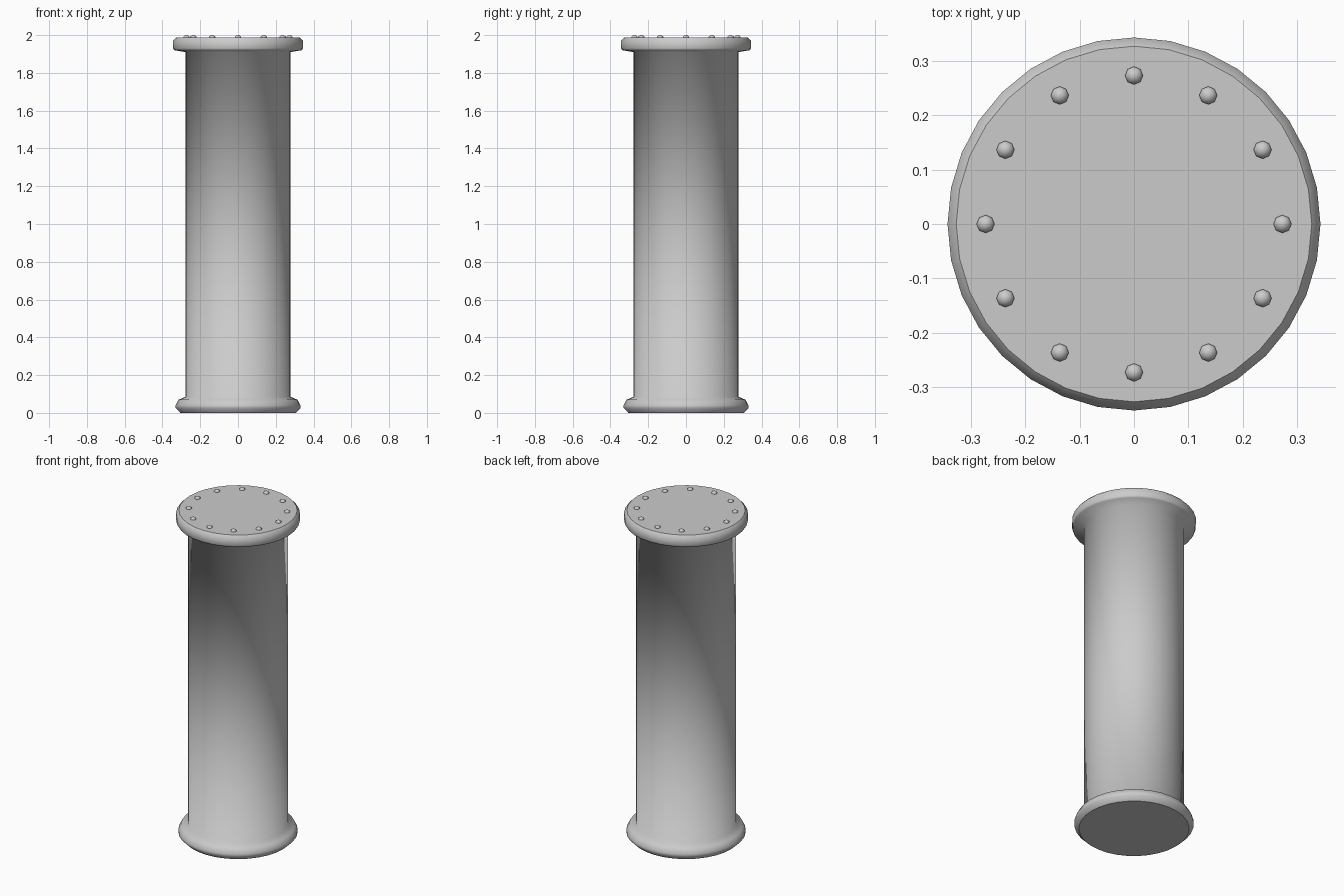
import bpy, bmesh, math
from mathutils import Matrix

cube = bpy.data.objects.get("Cube")
if cube:
    bpy.data.objects.remove(cube, do_unlink=True)

grey = bpy.data.materials.new("light grey")
grey.use_nodes = True
colour = (0.6, 0.6, 0.6, 1)
grey.diffuse_color = colour
grey.node_tree.nodes["Principled BSDF"].inputs["Base Color"].default_value = colour


def add_object(name, bm):
    mesh = bpy.data.meshes.new(name)
    bm.to_mesh(mesh)
    bm.free()
    mesh.materials.append(grey)
    obj = bpy.data.objects.new(name, mesh)
    bpy.context.collection.objects.link(obj)
    return obj


def lathe(bm, profile, sides, centre=(0, 0), sharp_caps=True):
    """Closed turned solid with smooth walls and flat end caps."""
    rings = []
    for r, z in profile:
        rings.append([bm.verts.new((centre[0] + r * math.sin(math.tau * i / sides),
                                    centre[1] + r * math.cos(math.tau * i / sides), z))
                      for i in range(sides)])
    walls = []
    for low, high in zip(rings, rings[1:]):
        for i in range(sides):
            j = (i + 1) % sides
            walls.append(bm.faces.new((low[j], low[i], high[i], high[j])))
    for face in walls:
        face.smooth = True
    for cap in (bm.faces.new(rings[0]), bm.faces.new(rings[-1][::-1])):
        cap.smooth = not sharp_caps
        for edge in cap.edges:
            edge.smooth = not sharp_caps


# Column: base flange, shaft and top flange in one turned profile
bm = bmesh.new()
lathe(bm, [(0.305, 0), (0.33, 0.025), (0.33, 0.04), (0.315, 0.07), (0.278, 0.085),
           (0.278, 1.91), (0.338, 1.92), (0.343, 1.93), (0.343, 1.97), (0.327, 1.988)], 32)
add_object("column", bm)

# Ring of twelve domed rivets on the top
bm = bmesh.new()
for k in range(12):
    a = math.tau * k / 12
    lathe(bm, [(0.0165, 1.985), (0.0165, 1.992), (0.006, 2.0)], 8,
          (0.273 * math.sin(a), 0.273 * math.cos(a)), False)
add_object("top_rivets", bm)
